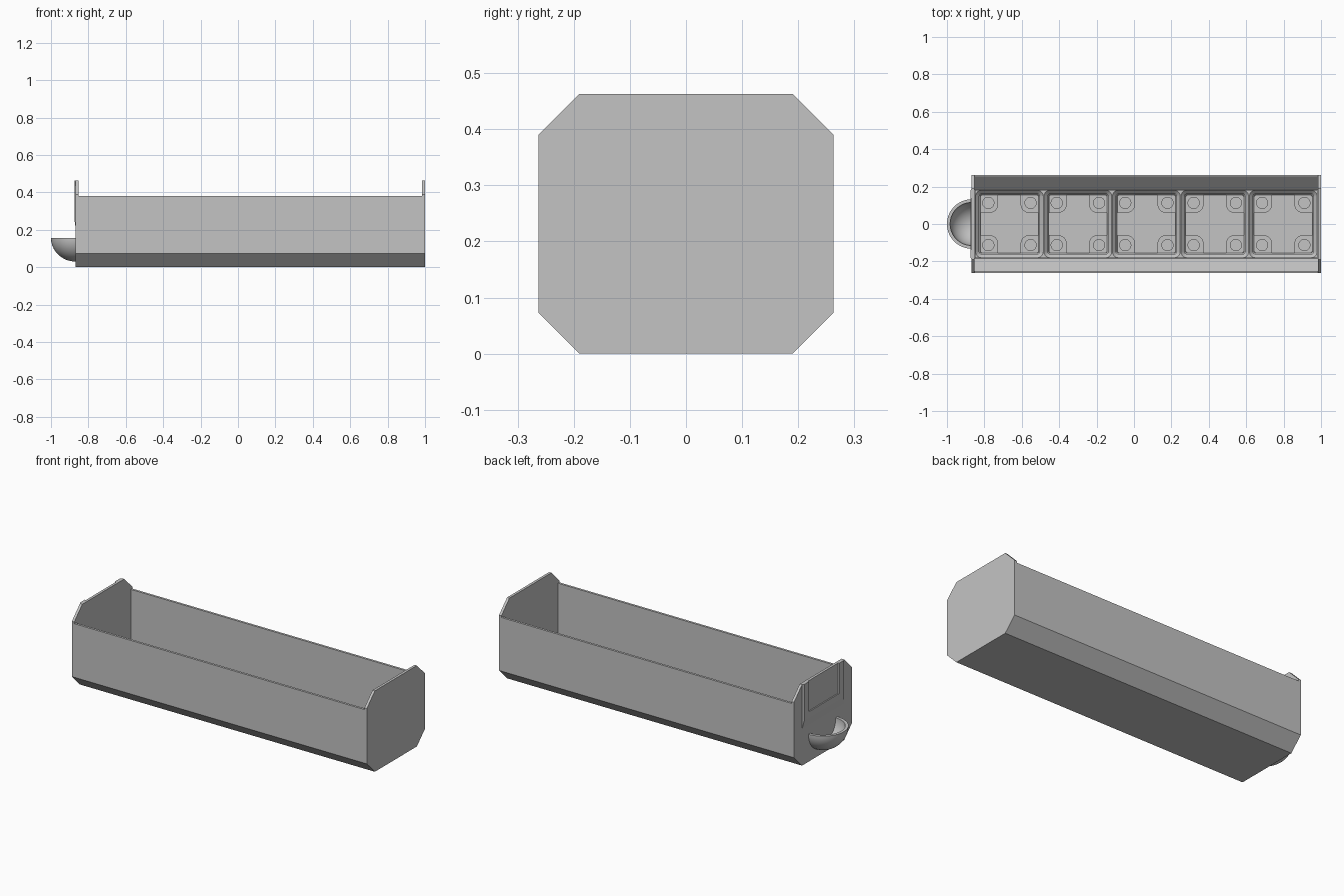
import bpy, bmesh, math
from mathutils import Matrix, Vector

if "Cube" in bpy.data.objects:
    bpy.data.objects.remove(bpy.data.objects["Cube"])

X0, X1 = -0.868, 1.0        # outer ends of the drawer body
W, C = 0.263, 0.073         # half width and corner chamfer
H_SIDE, H_END = 0.38, 0.463
T, T_END = 0.013, 0.015     # wall thicknesses
PITCH = 0.366
MID = (X0 + X1) / 2

grey = bpy.data.materials.new("light_grey")
grey.diffuse_color = (0.55, 0.55, 0.55, 1)
grey.use_nodes = True
grey.node_tree.nodes["Principled BSDF"].inputs["Base Color"].default_value = grey.diffuse_color


def finish(bm, name, smooth=False):
    bmesh.ops.remove_doubles(bm, verts=bm.verts, dist=1e-5)
    bmesh.ops.recalc_face_normals(bm, faces=bm.faces)
    mesh = bpy.data.meshes.new(name)
    bm.to_mesh(mesh)
    bm.free()
    mesh.materials.append(grey)
    ob = bpy.data.objects.new(name, mesh)
    bpy.context.collection.objects.link(ob)
    if smooth:
        bpy.ops.object.select_all(action='DESELECT')
        ob.select_set(True)
        bpy.context.view_layer.objects.active = ob
        bpy.ops.object.shade_smooth_by_angle(angle=math.radians(30))
    return ob


def prism_x(name, outline, xa, xb):
    """Extrude a (y, z) outline along x."""
    bm = bmesh.new()
    f = bm.faces.new([bm.verts.new((xa, y, z)) for y, z in outline])
    ext = bmesh.ops.extrude_face_region(bm, geom=[f])
    verts = [v for v in ext['geom'] if isinstance(v, bmesh.types.BMVert)]
    bmesh.ops.translate(bm, verts=verts, vec=(xb - xa, 0, 0))
    return finish(bm, name)


def mirrored(pts):
    return pts + [(-y, z) for y, z in reversed(pts)]


# Trough: chamfered floor and two side walls
outer = [(W, H_SIDE), (W, C), (W - C, 0)]
k = T * math.tan(math.radians(22.5))
inner = [(W - T, H_SIDE), (W - T, C + k), (W - C - k, T)]
prism_x("trough", mirrored(outer) + list(reversed(mirrored(inner))),
        X0 + T_END, X1 - T_END)

# Octagonal end plates
octagon = mirrored([(W - C, H_END), (W, H_END - C), (W, C), (W - C, 0)])
prism_x("front_plate", octagon, X0, X0 + T_END)
prism_x("back_plate", octagon, X1 - T_END, X1)

# Tapered label frame, open at the top
bm = bmesh.new()


def frame_path(x, y, z):
    return [bm.verts.new((x, a, b))
            for a, b in [(y, H_END), (y, z), (-y, z), (-y, H_END)]]


rings = [frame_path(X0, 0.19, 0.21), frame_path(X0 - 0.007, 0.18, 0.255),
         frame_path(X0 - 0.007, 0.137, 0.29), frame_path(X0, 0.137, 0.29)]
for a, b in zip(rings, rings[1:]):
    for i in range(3):
        bm.faces.new((a[i], a[i + 1], b[i + 1], b[i]))
for i in (0, 3):
    bm.faces.new([r[i] for r in rings])
finish(bm, "label_frame")

# Quarter-sphere scoop handle
bm = bmesh.new()
R, r, N = 0.132, 0.115, 16
arc = [(R, i) for i in range(N + 1)] + [(r, i) for i in range(N, -1, -1)]
pts = []
for rad, i in arc:
    a = math.pi / 2 * i / N
    pts.append(bm.verts.new((X0, rad * math.cos(a), 0.157 - 0.96 * rad * math.sin(a))))
edges = [bm.edges.new((pts[i], pts[(i + 1) % len(pts)])) for i in range(len(pts))]
bmesh.ops.spin(bm, geom=pts + edges, cent=(X0, 0, 0), axis=(0, 0, 1),
               angle=math.pi, steps=32)
finish(bm, "scoop_handle", True)


def rounded(cx, half, rad, n=6):
    """Rounded square outline; a zero radius gives a plain square."""
    out = []
    for q in range(4):
        for i in range(n + 1):
            a = math.pi / 2 * (q + i / n)
            sx, sy = ((1, 1), (-1, 1), (-1, -1), (1, -1))[q]
            out.append((cx + sx * (half - rad) + rad * math.cos(a),
                        sy * (half - rad) + rad * math.sin(a)))
    return out


# Grid of five stepped pockets
FLOOR, PAD = 0.014, 0.034
h = PITCH / 2
steps = [(h, 0.0, PAD + 0.041), (h - 0.002, 0.033, PAD + 0.041),
         (h - 0.021, 0.016, PAD + 0.022), (h - 0.021, 0.016, PAD + 0.006),
         (h - 0.027, 0.010, PAD), (h - 0.027, 0.010, FLOOR)]
centres = [MID + PITCH * (i - 2) for i in range(5)]
bm = bmesh.new()
for cx in centres:
    loops = [[bm.verts.new((x, y, z)) for x, y in rounded(cx, s, rad)]
             for s, rad, z in steps]
    for a, b in zip(loops, loops[1:]):
        for i in range(len(a)):
            j = (i + 1) % len(a)
            bm.faces.new((a[i], a[j], b[j], b[i]))
    bm.faces.new(loops[-1])
bmesh.ops.remove_doubles(bm, verts=bm.verts, dist=1e-5)
bmesh.ops.dissolve_degenerate(bm, edges=bm.edges, dist=1e-6)
rim = [e for e in bm.edges if e.is_boundary]
ext = bmesh.ops.extrude_edge_only(bm, edges=rim)
for v in ext['geom']:
    if isinstance(v, bmesh.types.BMVert):
        v.co.z = T
finish(bm, "grid_base", True)

# Corner pads with round magnet holes
curve = bpy.data.curves.new("magnet_pads", 'CURVE')
curve.dimensions = '2D'
curve.fill_mode = 'BOTH'
curve.extrude = (PAD - FLOOR) / 2


def add_loop(points):
    s = curve.splines.new('POLY')
    s.points.add(len(points) - 1)
    for p, (x, y) in zip(s.points, points):
        p.co = (x, y, 0, 1)
    s.use_cyclic_u = True


lo, hi, fr = 0.06, h - 0.0275, 0.045
for cx in centres:
    for sx in (-1, 1):
        for sy in (-1, 1):
            pad = [(hi, lo), (hi, hi - 0.008), (hi - 0.008, hi), (lo, hi)]
            pad += [(lo + fr - fr * math.cos(a), lo + fr - fr * math.sin(a))
                    for a in [math.pi / 2 * i / 8 for i in range(9)]]
            hole = [(0.113 + 0.03 * math.cos(a), 0.113 + 0.03 * math.sin(a))
                    for a in [math.tau * i / 28 for i in range(28)]]
            for loop in (pad, hole):
                add_loop([(cx + sx * x, sy * y) for x, y in loop])
pads = bpy.data.objects.new("magnet_pads", curve)
pads.location.z = (PAD + FLOOR) / 2
bpy.context.collection.objects.link(pads)
curve.materials.append(grey)
bpy.ops.object.select_all(action='DESELECT')
pads.select_set(True)
bpy.context.view_layer.objects.active = pads
bpy.ops.object.convert(target='MESH')
